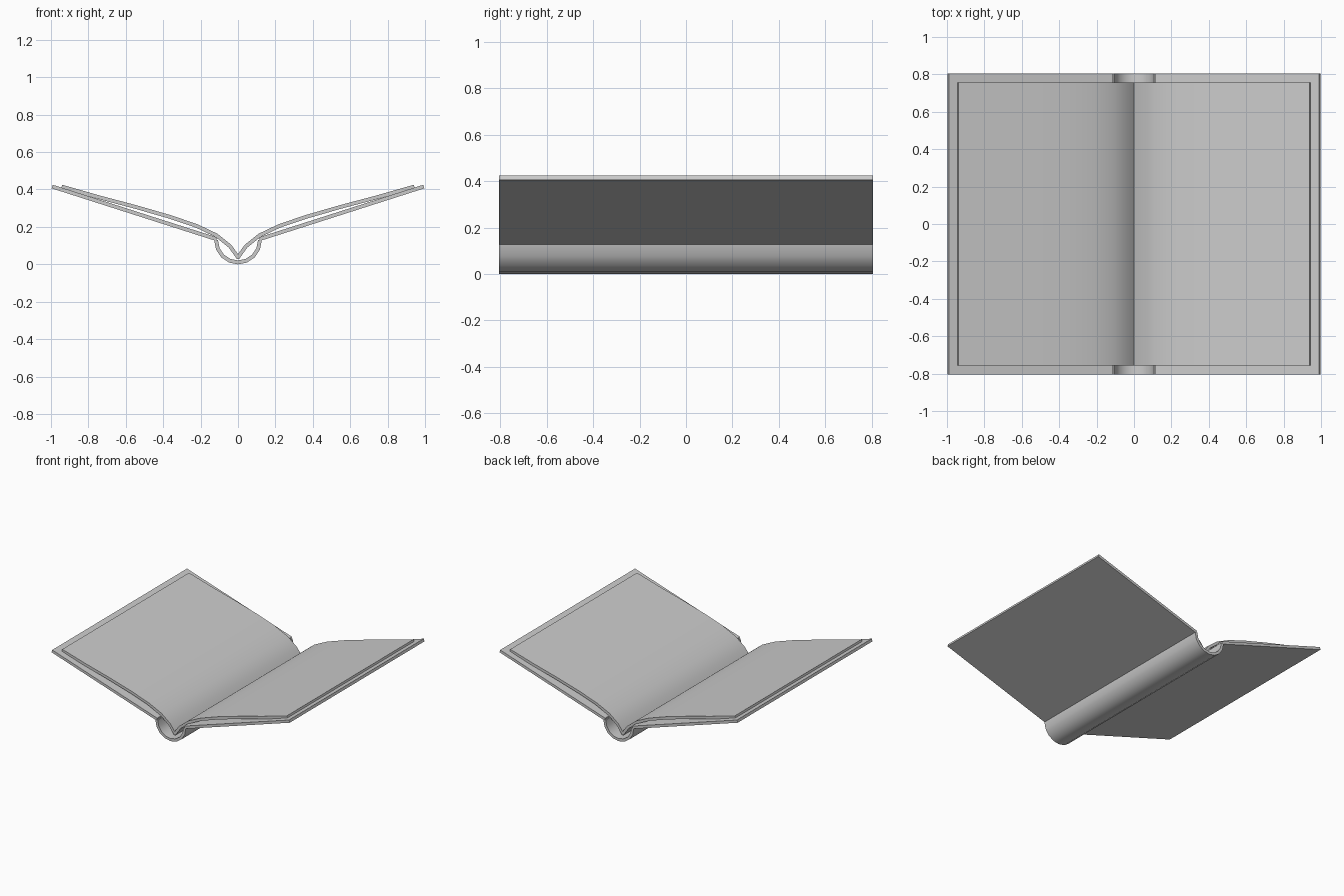
import bpy
import math
from mathutils import Vector

cube = bpy.data.objects.get("Cube")
if cube:
    bpy.data.objects.remove(cube, do_unlink=True)

GREY = 0.6
paper = bpy.data.materials.new("plain grey")
paper.use_nodes = True
paper.diffuse_color = (GREY, GREY, GREY, 1)
paper.node_tree.nodes["Principled BSDF"].inputs["Base Color"].default_value = (GREY, GREY, GREY, 1)


def offset_line(points, distance):
    """Shift an open x-z path sideways with mitred corners."""
    result = []
    for i, p in enumerate(points):
        before = (p - points[i - 1]).normalized() if i else None
        after = (points[i + 1] - p).normalized() if i + 1 < len(points) else None
        a, b = before or after, after or before
        na, nb = Vector((-a.y, a.x)), Vector((-b.y, b.x))
        mitre = (na + nb).normalized()
        result.append(p + mitre * distance / mitre.dot(na))
    return result


def sheet(name, path, thickness, half_depth):
    """Thick bent sheet: an x-z path thickened upward and extruded along y."""
    lower = [Vector(p) for p in path]
    outline = lower + offset_line(lower, thickness)[::-1]
    n, k = len(outline), len(lower)
    verts = [(p.x, y, p.y) for y in (-half_depth, half_depth) for p in outline]
    faces = [(i, i + n, (i + 1) % n + n, (i + 1) % n) for i in range(n)]
    for i in range(k - 1):
        cap = (i, i + 1, n - 2 - i, n - 1 - i)
        faces += [cap, tuple(v + n for v in reversed(cap))]
    mesh = bpy.data.meshes.new(name)
    mesh.from_pydata(verts, [], faces)
    mesh.materials.append(paper)
    obj = bpy.data.objects.new(name, mesh)
    bpy.context.collection.objects.link(obj)
    bpy.ops.object.select_all(action="DESELECT")
    obj.select_set(True)
    bpy.context.view_layer.objects.active = obj
    bpy.ops.object.mode_set(mode="EDIT")
    bpy.ops.mesh.select_all(action="SELECT")
    bpy.ops.mesh.normals_make_consistent(inside=False)
    bpy.ops.object.mode_set(mode="OBJECT")
    bpy.ops.object.shade_smooth_by_angle(angle=math.radians(35))
    return obj


# Rounded spine, open at the top
R = 0.127
steps = 8
arc = [math.pi * (1 + i / steps) for i in range(steps + 1)]
sheet("spine", [(R * math.cos(a), R + R * math.sin(a)) for a in arc], 0.02, 0.805)

# Boards and curved page blocks, one of each per side
board = [(0.118, 0.125), (0.996, 0.406)]
pages = [(0.005, 0.027), (0.05, 0.09), (0.12, 0.146), (0.225, 0.196),
         (0.37, 0.245), (0.55, 0.297), (0.75, 0.35), (0.945, 0.406)]
for side, sign in (("left", 1), ("right", -1)):
    for part, path, depth in (("cover_board", board, 0.805), ("pages", pages, 0.757)):
        line = [(sign * x, z) for x, z in path][::sign]
        sheet(f"{side}_{part}", line, 0.02, depth)
